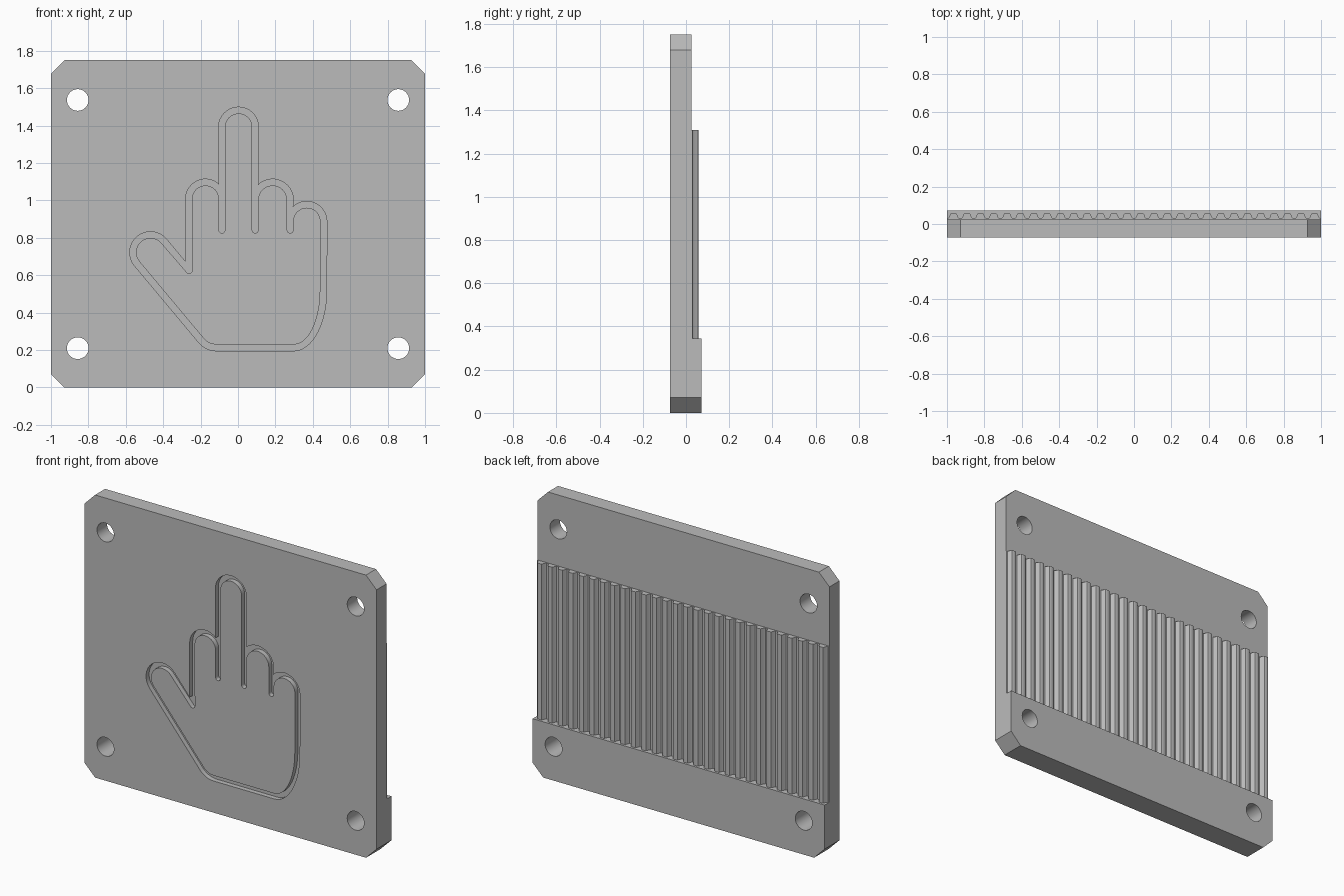
import bpy, bmesh
from math import cos, sin, radians, pi

cube = bpy.data.objects.get("Cube")
if cube:
    bpy.data.objects.remove(cube)

grey = bpy.data.materials.new("plain_grey")
grey.use_nodes = True
grey.diffuse_color = (0.5, 0.5, 0.5, 1)
grey.node_tree.nodes["Principled BSDF"].inputs["Base Color"].default_value = (0.5, 0.5, 0.5, 1)

FRONT, BACK, LEDGE = -0.073, 0.025, 0.072
HEIGHT, CHAMFER = 1.75, 0.072
TEETH_LOW, TEETH_HIGH = 0.345, 1.31
GROOVE_DEPTH, GROOVE_WIDTH = 0.03, 0.034


def arc(cx, cz, rx, start, end, rz=None, steps=16):
    """Points along a circular or elliptical arc, angles in degrees."""
    rz = rz or rx
    angles = [radians(start + (end - start) * i / steps) for i in range(steps + 1)]
    return [(cx + rx * cos(a), cz + rz * sin(a)) for a in angles]


def prism(name, loops, place, low, high):
    """Fill closed loops (inner ones become holes) and extrude them."""
    bm = bmesh.new()
    edges = []
    for loop in loops:
        verts = [bm.verts.new(place(u, v, low)) for u, v in loop]
        edges += [bm.edges.new((a, b)) for a, b in zip(verts, verts[1:] + verts[:1])]
    bmesh.ops.triangle_fill(bm, use_beauty=True, edges=edges)
    out = bmesh.ops.extrude_face_region(bm, geom=bm.faces[:])["geom"]
    shift = place(0, 0, high - low)
    moved = [g for g in out if isinstance(g, bmesh.types.BMVert)]
    bmesh.ops.translate(bm, verts=moved, vec=shift)
    bmesh.ops.recalc_face_normals(bm, faces=bm.faces[:])
    bmesh.ops.dissolve_limit(bm, angle_limit=0.001, verts=bm.verts[:], edges=bm.edges[:])
    mesh = bpy.data.meshes.new(name)
    bm.to_mesh(mesh)
    bm.free()
    mesh.materials.append(grey)
    obj = bpy.data.objects.new(name, mesh)
    bpy.context.collection.objects.link(obj)
    return obj


def combine(obj, tool, operation):
    """Apply a boolean and discard the tool."""
    bpy.context.view_layer.objects.active = obj
    mod = obj.modifiers.new(operation.lower(), "BOOLEAN")
    mod.operation, mod.solver, mod.object = operation, "EXACT", tool
    bpy.ops.object.modifier_apply(modifier=mod.name)
    bpy.data.objects.remove(tool)


def along_x(u, v, w):
    return (w, u, v)


def along_y(u, v, w):
    return (u, w, v)


def along_z(u, v, w):
    return (u, v, w)


def hand(d):
    """Hand outline grown by d; the ungrown one has slots between fingers."""
    def slot(x):
        return [] if d else arc(x, 0.841, 0.016, 180, 360, steps=8)

    # thumb and web
    pts = arc(-0.468, 0.722, 0.077 + d, 220, 39)
    pts += [(-0.28, 0.67)] if d else arc(-0.261, 0.625, 0.016, 219, 360, steps=8)
    # four fingers; grown arcs stop where neighbours meet
    pts += arc(-0.174, 1.008, 0.072 + d, 180, 47 if d else 0)
    pts += slot(-0.086)
    if d:
        pts.append((-0.103, 1.12))
    pts += arc(0.003, 1.392, 0.073 + d, 180, 0)
    pts += slot(0.092)
    pts += arc(0.185, 1.003, 0.077 + d, 134 if d else 180, 0)
    pts += slot(0.279)
    pts += arc(0.368, 0.888, 0.073 + d, 135 if d else 180, 0)
    # heel of the palm and lower corner
    pts += arc(0.30, 0.52, 0.14 + d, 0, -90, rz=0.29 + d)
    pts += arc(-0.115, 0.32, 0.09 + d, 270, 220)
    return pts


# plate: stepped side profile trimmed to the chamfered, drilled outline
side = [(FRONT, -0.2), (LEDGE, -0.2), (LEDGE, TEETH_LOW),
        (BACK, TEETH_LOW), (BACK, 2), (FRONT, 2)]
plate = prism("plate", [side], along_x, -1.2, 1.2)
c, h = CHAMFER, HEIGHT
outline = [(-1, c), (c - 1, 0), (1 - c, 0), (1, c),
           (1, h - c), (1 - c, h), (c - 1, h), (-1, h - c)]
holes = [arc(x, z, 0.058, 0, 348.75, steps=31) for x in (-0.857, 0.857) for z in (0.21, 1.537)]
combine(plate, prism("outline_cutter", [outline] + holes, along_y, -0.3, 0.3), "INTERSECT")

# engraved groove on the front
groove = prism("groove_cutter", [hand(GROOVE_WIDTH), hand(0)], along_y,
               FRONT - 0.1, FRONT + GROOVE_DEPTH)
combine(plate, groove, "DIFFERENCE")

# toothed rack on the back
COUNT = 28
pitch = 2 / COUNT
half = [(-0.029, 0.031), (-0.024, 0.036), (-0.019, 0.050), (-0.015, 0.056), (-0.009, 0.058)]
tooth = half + [(-x, y) for x, y in reversed(half)]
profile = [(-1, BACK), (-1, 0.03)]
for i in range(COUNT):
    centre = -1 + (i + 0.5) * pitch
    profile += [(centre + x, y) for x, y in tooth]
    profile.append((-1 + (i + 1) * pitch, 0.03))
profile.append((1, BACK))
rack = prism("toothed_rack", [profile], along_z, TEETH_LOW, TEETH_HIGH)

# smooth the curved walls, keep the edges crisp
for obj in (plate, rack):
    bpy.ops.object.select_all(action="DESELECT")
    obj.select_set(True)
    bpy.context.view_layer.objects.active = obj
    bpy.ops.object.shade_smooth_by_angle(angle=radians(30))
